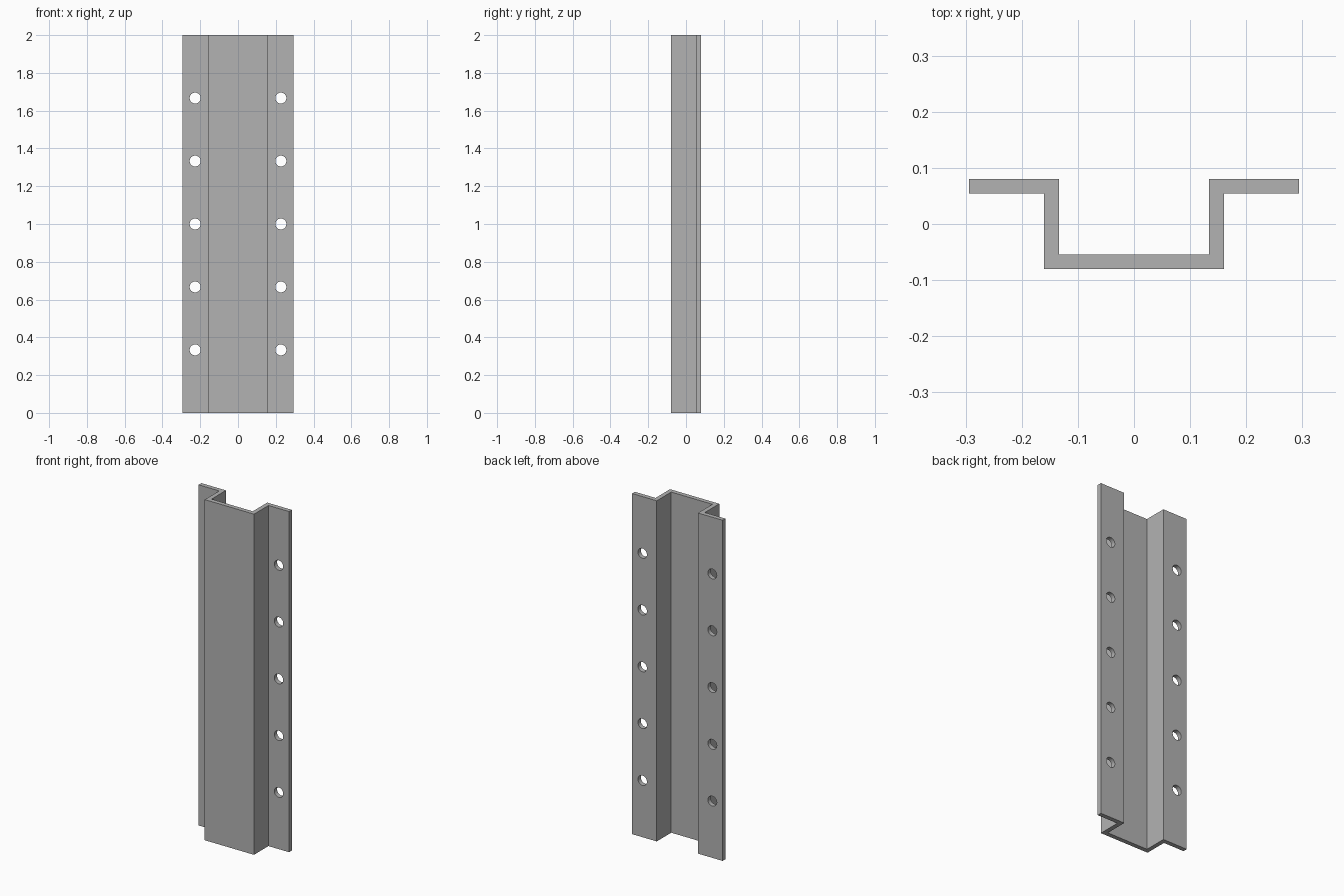
import bpy
import bmesh
from math import radians
from mathutils import Matrix, Vector

cube = bpy.data.objects.get("Cube")
if cube:
    bpy.data.objects.remove(cube, do_unlink=True)

LENGTH = 2.0
HALF_WIDTH = 0.294      # outer edge of the flanges
HALF_CHANNEL = 0.16     # outer face of the channel walls
HALF_DEPTH = 0.08
SHEET = 0.026           # sheet thickness
HOLE_RADIUS = 0.029
HOLES_PER_FLANGE = 5

# Plain grey metal
metal = bpy.data.materials.new("grey metal")
metal.use_nodes = True
grey = (0.45, 0.45, 0.45, 1)
metal.diffuse_color = grey
metal.node_tree.nodes["Principled BSDF"].inputs["Base Color"].default_value = grey


def add_object(name, bm):
    bmesh.ops.recalc_face_normals(bm, faces=bm.faces)
    mesh = bpy.data.meshes.new(name)
    bm.to_mesh(mesh)
    bm.free()
    mesh.materials.append(metal)
    obj = bpy.data.objects.new(name, mesh)
    bpy.context.collection.objects.link(obj)
    return obj


# Hat-shaped channel: half the section, mirrored, then extruded upwards
inner = HALF_CHANNEL - SHEET
half = [
    (HALF_CHANNEL, -HALF_DEPTH),
    (HALF_CHANNEL, HALF_DEPTH - SHEET),
    (HALF_WIDTH, HALF_DEPTH - SHEET),
    (HALF_WIDTH, HALF_DEPTH),
    (inner, HALF_DEPTH),
    (inner, -HALF_DEPTH + SHEET),
]
section = half + [(-x, y) for x, y in reversed(half)]
bm = bmesh.new()
base = bm.faces.new([bm.verts.new((x, y, 0)) for x, y in section])
top = bmesh.ops.extrude_face_region(bm, geom=[base], use_keep_orig=True)["geom"]
bmesh.ops.translate(bm, vec=Vector((0, 0, LENGTH)),
                    verts=[v for v in top if isinstance(v, bmesh.types.BMVert)])
channel = add_object("hat_channel", bm)

# Evenly spaced round holes along the middle of each flange
bm = bmesh.new()
hole_x = (HALF_CHANNEL + HALF_WIDTH) / 2
for side in (-1, 1):
    for i in range(1, HOLES_PER_FLANGE + 1):
        spot = (side * hole_x, HALF_DEPTH - SHEET / 2,
                LENGTH * i / (HOLES_PER_FLANGE + 1))
        bmesh.ops.create_cone(
            bm, cap_ends=True, segments=32, radius1=HOLE_RADIUS,
            radius2=HOLE_RADIUS, depth=SHEET * 3,
            matrix=Matrix.Translation(spot) @ Matrix.Rotation(radians(90), 4, "X"))
cutter = add_object("hole_cutter", bm)
cutter.hide_render = True

cut = channel.modifiers.new("bolt holes", "BOOLEAN")
cut.operation = "DIFFERENCE"
cut.solver = "EXACT"
cut.object = cutter

bpy.ops.object.select_all(action="DESELECT")
channel.select_set(True)
bpy.context.view_layer.objects.active = channel
bpy.ops.object.modifier_apply(modifier=cut.name)
bpy.data.objects.remove(cutter, do_unlink=True)

# Smooth hole walls, sharp folds
bpy.ops.object.shade_smooth_by_angle(angle=radians(30))
